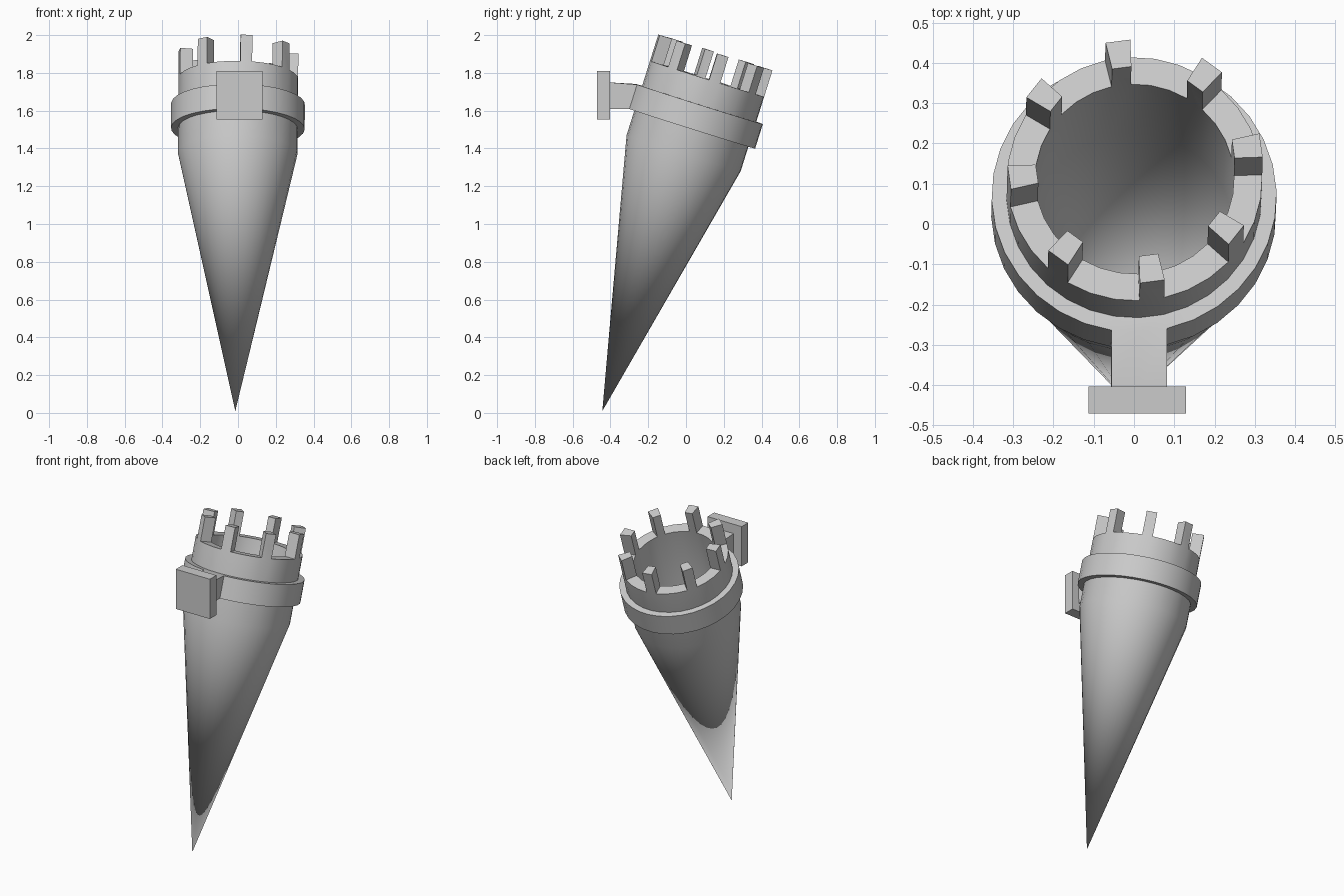
import bpy, bmesh
from math import sin, cos, tau, radians
from mathutils import Matrix

if "Cube" in bpy.data.objects:
    bpy.data.objects.remove(bpy.data.objects["Cube"])

N = 32
# leaning axis shared by the cup and the band; local z = 0 is the shoulder of the cone
LEAN = (Matrix.Translation((-0.002, -0.0125, 1.375)) @ Matrix.Rotation(0.009, 4, 'Y')
        @ Matrix.Rotation(radians(-17.5), 4, 'X') @ Matrix.Rotation(radians(2), 4, 'Z'))


def circle(bm, r, z):
    return [bm.verts.new(LEAN @ Matrix.Rotation(tau * i / N, 4, 'Z')
                         @ Matrix.Translation((r, 0, z)).translation) for i in range(N)]


def bridge(bm, a, b):
    return [bm.faces.new((a[i], a[(i + 1) % N], b[(i + 1) % N], b[i])) for i in range(N)]


def cap_tip(bm, ring, z):
    tip = bm.verts.new(LEAN @ Matrix.Translation((0, 0, z)).translation)
    for i in range(N):
        bm.faces.new((ring[i], tip, ring[(i + 1) % N]))


def finish(bm, name):
    bmesh.ops.recalc_face_normals(bm, faces=bm.faces[:])
    me = bpy.data.meshes.new(name)
    bm.to_mesh(me)
    bm.free()
    ob = bpy.data.objects.new(name, me)
    bpy.context.collection.objects.link(ob)
    bpy.ops.object.select_all(action='DESELECT')
    ob.select_set(True)
    bpy.context.view_layer.objects.active = ob
    bpy.ops.object.shade_smooth_by_angle(angle=radians(40))
    return ob


# hollow cone cup with eight prongs pulled up from the rim
bm = bmesh.new()
outer_low, outer_top = circle(bm, 0.317, 0), circle(bm, 0.317, 0.413)
inner_top, inner_low = circle(bm, 0.247, 0.413), circle(bm, 0.247, 0.008)
cap_tip(bm, outer_low, -1.432)
bridge(bm, outer_low, outer_top)
rim = bridge(bm, outer_top, inner_top)
bridge(bm, inner_top, inner_low)
cap_tip(bm, inner_low, -1.11)
up = (LEAN.to_3x3() @ Matrix.Identity(3).col[2]) * 0.146
ext = bmesh.ops.extrude_discrete_faces(bm, faces=rim[::4])
for f in ext['faces']:
    bmesh.ops.translate(bm, verts=f.verts[:], vec=up)
finish(bm, "cone_cup")

# band around the cup, with the two front faces pulled out into a mounting arm
bm = bmesh.new()
a, b = circle(bm, 0.354, 0.137), circle(bm, 0.354, 0.273)
c, d = circle(bm, 0.314, 0.273), circle(bm, 0.314, 0.137)
side = bridge(bm, a, b)
for p, q in ((b, c), (c, d), (d, a)):
    bridge(bm, p, q)
front = side[N * 3 // 4 - 1: N * 3 // 4 + 1]
ext = bmesh.ops.extrude_face_region(bm, geom=front)
bmesh.ops.delete(bm, geom=front, context='FACES_ONLY')
for v in ext['geom']:
    if isinstance(v, bmesh.types.BMVert):
        v.co.y = -0.41
        v.co.z = 1.75 if v.co.z > 1.68 else 1.61
finish(bm, "band_and_arm")

# square wall plate
bm = bmesh.new()
bmesh.ops.create_cube(bm, size=1, matrix=Matrix.Translation((0.008, -0.4365, 1.682))
                      @ Matrix.Diagonal((0.242, 0.067, 0.255, 1)))
finish(bm, "wall_plate")
